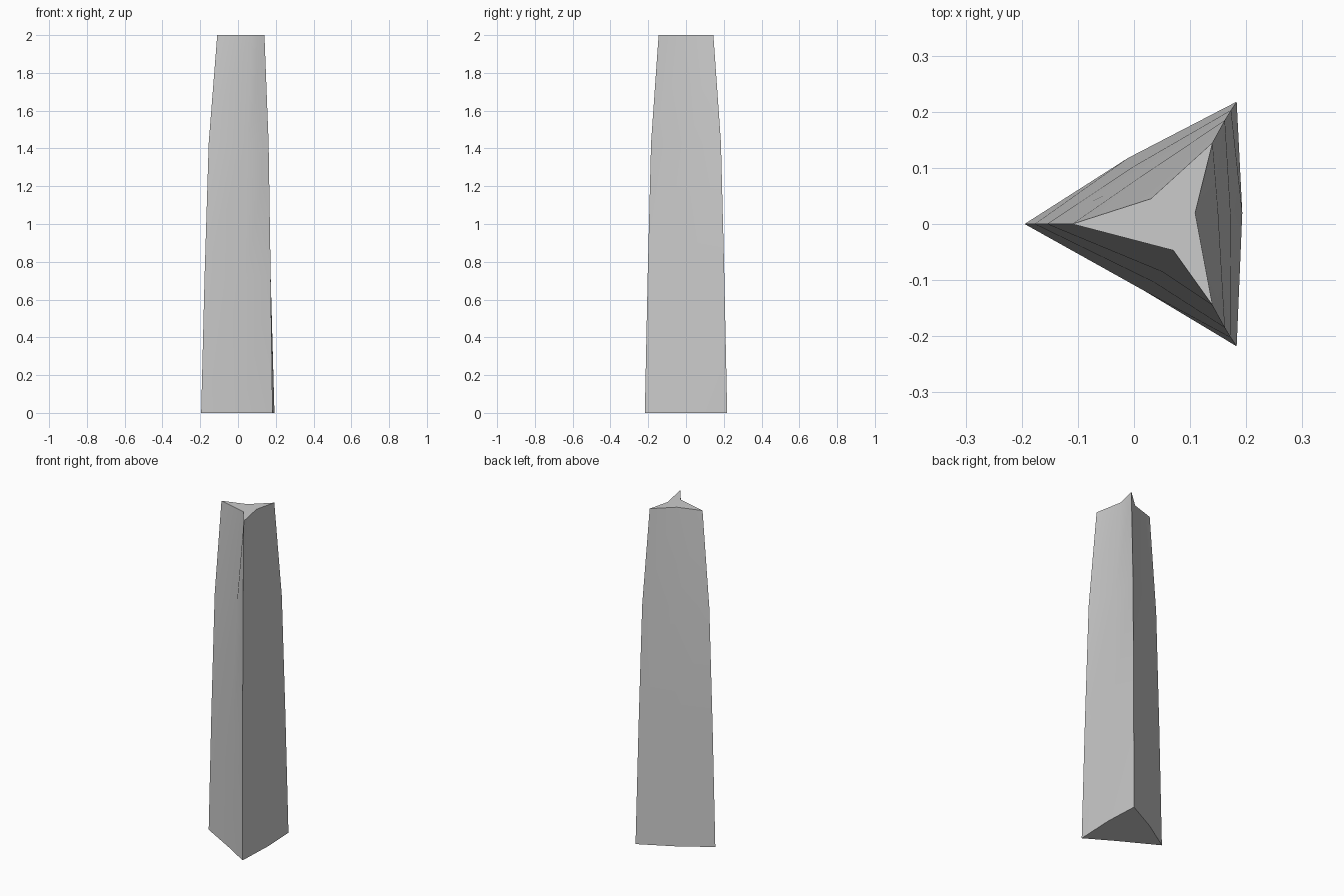
import bpy, bmesh, math

if "Cube" in bpy.data.objects:
    bpy.data.objects.remove(bpy.data.objects["Cube"])

# Each level: height, left corner x, right corners (x, +-y),
# then the flute midpoints: front, right, back
levels = [
    (0.00, -0.195, (0.183, 0.218), (0.02, -0.12), (0.193, 0.02), (-0.01, 0.118)),
    (0.72, -0.177, (0.173, 0.203), (0.036, -0.104), (0.172, 0.02), (0.0, 0.103)),
    (1.43, -0.155, (0.162, 0.185), (0.05, -0.085), (0.15, 0.02), (0.01, 0.083)),
    (2.00, -0.110, (0.140, 0.145), (0.07, -0.047), (0.109, 0.02), (0.03, 0.045)),
]

# Fluted three-cornered shaft, lofted through the levels
bm = bmesh.new()
rings = []
for z, left, (cx, cy), front, right, back in levels:
    outline = [(left, 0), front, (cx, -cy), right, (cx, cy), back]
    rings.append([bm.verts.new((x, y, z)) for x, y in outline])
for low, high in zip(rings, rings[1:]):
    for i in range(6):
        j = (i + 1) % 6
        bm.faces.new((low[i], low[j], high[j], high[i]))

# End caps
bm.faces.new(rings[0][::-1])
bm.faces.new(rings[-1])

mesh = bpy.data.meshes.new("fluted_spire")
bm.to_mesh(mesh)
bm.free()
spire = bpy.data.objects.new("fluted_spire", mesh)
bpy.context.collection.objects.link(spire)

# Smooth flutes, sharp corners
bpy.context.view_layer.objects.active = spire
spire.select_set(True)
bpy.ops.object.shade_smooth_by_angle(angle=math.radians(30))
